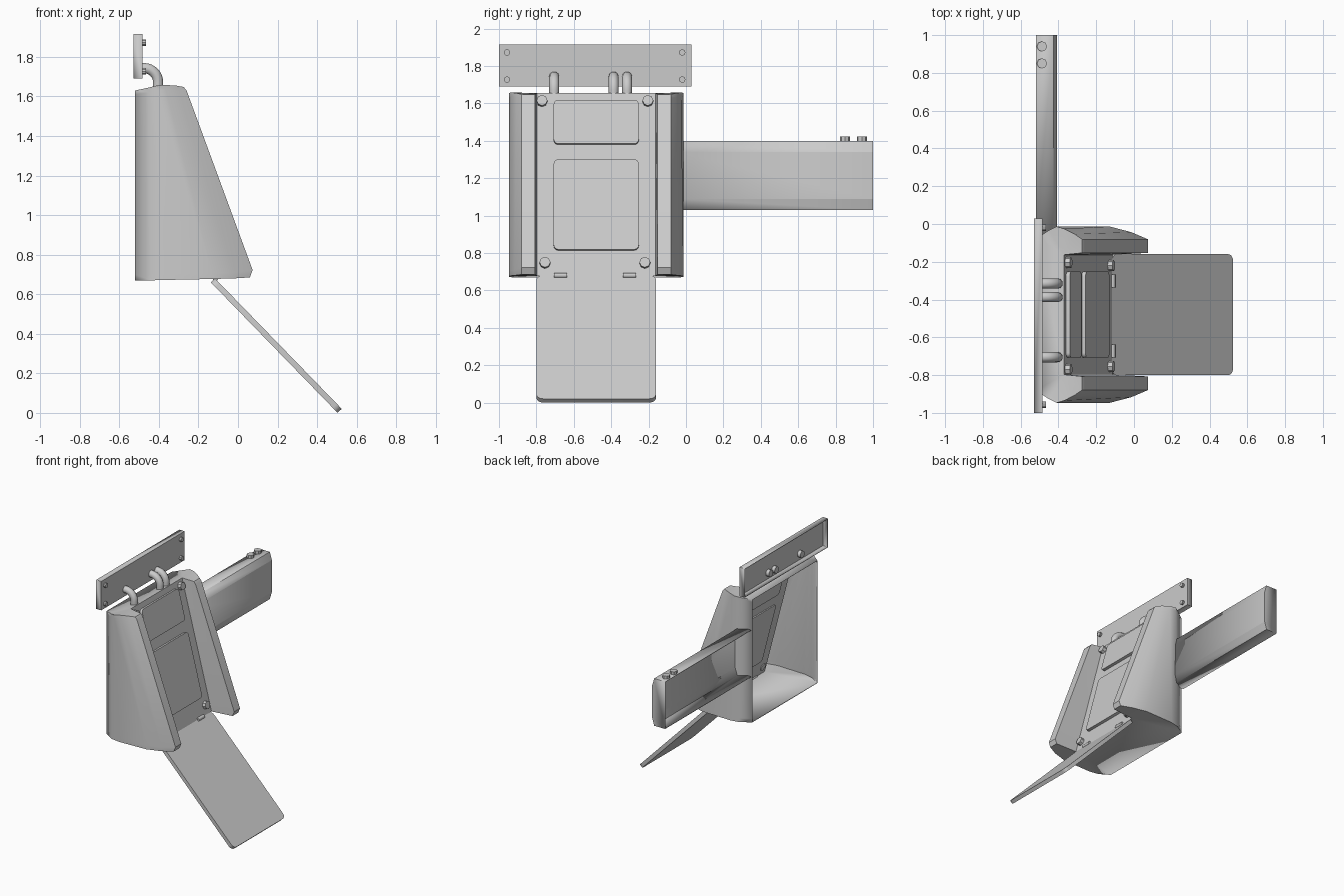
import bpy, bmesh, math
from mathutils import Vector, Matrix

if "Cube" in bpy.data.objects:
    bpy.data.objects.remove(bpy.data.objects["Cube"])

YC = -0.48    # centre line of the housing
HW = 0.467    # half width of the housing


def finish(name, bm, angle=25, recalc=True):
    if recalc:
        bmesh.ops.recalc_face_normals(bm, faces=bm.faces[:])
    me = bpy.data.meshes.new(name)
    bm.to_mesh(me)
    bm.free()
    ob = bpy.data.objects.new(name, me)
    bpy.context.collection.objects.link(ob)
    bpy.ops.object.select_all(action='DESELECT')
    ob.select_set(True)
    bpy.context.view_layer.objects.active = ob
    bpy.ops.object.shade_smooth_by_angle(angle=math.radians(angle))
    return ob


def shell(ob, t):
    m = ob.modifiers.new("thickness", 'SOLIDIFY')
    m.thickness = t
    m.offset = -1


def frame(p0, p1, y):
    # local X runs from p0 to p1 in the xz plane, local Z is the face normal
    t = Vector((p1[0] - p0[0], 0, p1[1] - p0[1]))
    length = t.length
    t.normalize()
    n = t.cross(Vector((0, 1, 0)))
    m = Matrix((t, Vector((0, 1, 0)), n)).transposed().to_4x4()
    m.translation = Vector(((p0[0] + p1[0]) / 2, y, (p0[1] + p1[1]) / 2))
    return m, length


def slab(name, p0, p1, y, width, thick, radius):
    m, length = frame(p0, p1, y)
    bm = bmesh.new()
    bmesh.ops.create_cube(bm, size=1)
    bmesh.ops.scale(bm, vec=(length, width, thick), verts=bm.verts[:])
    up = [e for e in bm.edges if abs(e.verts[0].co.z - e.verts[1].co.z) > thick / 2]
    bmesh.ops.bevel(bm, geom=up, offset=radius, segments=4, profile=0.5, affect='EDGES')
    bm.transform(m)
    return finish(name, bm)


def cylinder(name, loc, axis, r, depth, sides):
    bm = bmesh.new()
    bmesh.ops.create_cone(bm, cap_ends=True, segments=sides, radius1=r, radius2=r, depth=depth)
    rot = Vector((0, 0, 1)).rotation_difference(Vector(axis)).to_matrix().to_4x4()
    bm.transform(Matrix.Translation(loc) @ rot)
    return finish(name, bm, 35)


# Housing: half-plan rings (x, inset from outer side, z), mirrored, open at the back
inset_low = [.065, .015, 0, 0, .03, .068, .14, .15]
inset_top = [.065, .02, 0, .012, .04, .068, .14, .15]
rings = [
    ([-.52, -.44, -.37, -.13, -.02, .06, .06, -.115], inset_low,
     [.67, .67, .672, .677, .68, .685, .685, .678]),
    ([-.52, -.44, -.37, -.13, -.015, .074, .074, -.122], inset_low,
     [.70, .70, .702, .707, .71, .722, .722, .705]),
    ([-.52, -.45, -.41, -.365, -.305, -.26, -.26, -.365], inset_top,
     [1.61, 1.62, 1.63, 1.635, 1.63, 1.63, 1.63, 1.635]),
    ([-.52, -.45, -.41, -.37, -.315, -.275, -.275, -.37], inset_top,
     [1.63, 1.645, 1.655, 1.658, 1.655, 1.648, 1.648, 1.655]),
]
bm = bmesh.new()
loops = []
for xs, ds, zs in rings:
    half = list(zip(xs, ds, zs))
    pts = [(x, YC + HW - d, z) for x, d, z in half]
    pts += [(x, YC - HW + d, z) for x, d, z in reversed(half)]
    loops.append([bm.verts.new(p) for p in pts])
for a, b in zip(loops, loops[1:]):
    for i in range(len(a) - 1):
        bm.faces.new((a[i], a[i + 1], b[i + 1], b[i]))
caps = [bm.faces.new(loops[0]), bm.faces.new(loops[-1])]
bmesh.ops.triangulate(bm, faces=caps)
bmesh.ops.recalc_face_normals(bm, faces=bm.faces[:])
if sum(f.normal.dot(f.calc_center_median() - Vector((-.35, YC, 1.15))) * f.calc_area() for f in bm.faces) < 0:
    bmesh.ops.reverse_faces(bm, faces=bm.faces[:])
shell(finish("housing", bm, 25, False), 0.006)


# Raised covers on the sloped front panel
def panel_x(z):
    return -.115 - .255 * (z - .678) / .977


for name, z0, z1 in (("upper_cover", 1.615, 1.38), ("lower_cover", 1.297, .815)):
    slab(name, (panel_x(z0) + .004, z0), (panel_x(z1) + .004, z1), YC, .455, .034, .025)

# Panel bolts
normal = (.967, 0, .254)
for y, z in ((.283, 1.61), (.267, .745)):
    for s in (-1, 1):
        cylinder("panel_bolt", (panel_x(z) + .008, YC - .007 + s * y, z + .002), normal, .029, .036, 8)

# Flap and its hinges
slab("flap", (-.127, .67), (.514, .0105), YC, .64, .029, .035)
for s in (-1, 1):
    cylinder("hinge", (-.113, YC - .007 + s * .185, .68), (0, 1, 0), .014, .07, 12)

# Side arm: open-backed channel with a closed far end
prof = [(-.52, 1.40), (-.425, 1.40), (-.407, 1.34), (-.407, 1.09), (-.425, 1.03), (-.52, 1.03)]
bm = bmesh.new()
a, b = [[bm.verts.new((x, y, z)) for x, z in prof] for y in (-.06, 1.0)]
for i in range(5):
    bm.faces.new((a[i], a[i + 1], b[i + 1], b[i]))
bm.faces.new(b)
bmesh.ops.recalc_face_normals(bm, faces=bm.faces[:])
if sum(f.normal.x for f in bm.faces) < 0:
    bmesh.ops.reverse_faces(bm, faces=bm.faces[:])
shell(finish("side_arm", bm, 10, False), 0.006)
for y in (.85, .94):
    cylinder("arm_bolt", (-.487, y, 1.408), (0, 0, 1), .027, .03, 8)

# Mounting plate: shallow tray, open at the back
bm = bmesh.new()
bmesh.ops.create_cube(bm, size=1)
bmesh.ops.scale(bm, vec=(.045, 1.03, .226), verts=bm.verts[:])
bmesh.ops.translate(bm, vec=(-.5065, -.485, 1.803), verts=bm.verts[:])
back = [f for f in bm.faces if f.normal.x < -.9]
bmesh.ops.delete(bm, geom=back, context='FACES_ONLY')
shell(finish("mounting_plate", bm, 25, False), 0.008)
for y in (-.957, -.02):
    for z in (1.727, 1.872):
        cylinder("plate_bolt", (-.477, y, z), (1, 0, 0), .017, .022, 10)

# Bent pipes from the plate down into the housing
for y in (-.705, -.387, -.315):
    cu = bpy.data.curves.new("pipe", 'CURVE')
    cu.dimensions = '3D'
    cu.bevel_depth = .027
    cu.bevel_resolution = 3
    cu.use_fill_caps = True
    path = [(-.515, 1.743)]
    for i in range(9):
        t = math.radians(90 - i * 11.25)
        path.append((-.475 + .071 * math.cos(t), 1.672 + .071 * math.sin(t)))
    path.append((-.404, 1.635))
    sp = cu.splines.new('POLY')
    sp.points.add(len(path) - 1)
    for p, (x, z) in zip(sp.points, path):
        p.co = (x, y, z, 1)
    bpy.context.collection.objects.link(bpy.data.objects.new("pipe", cu))
